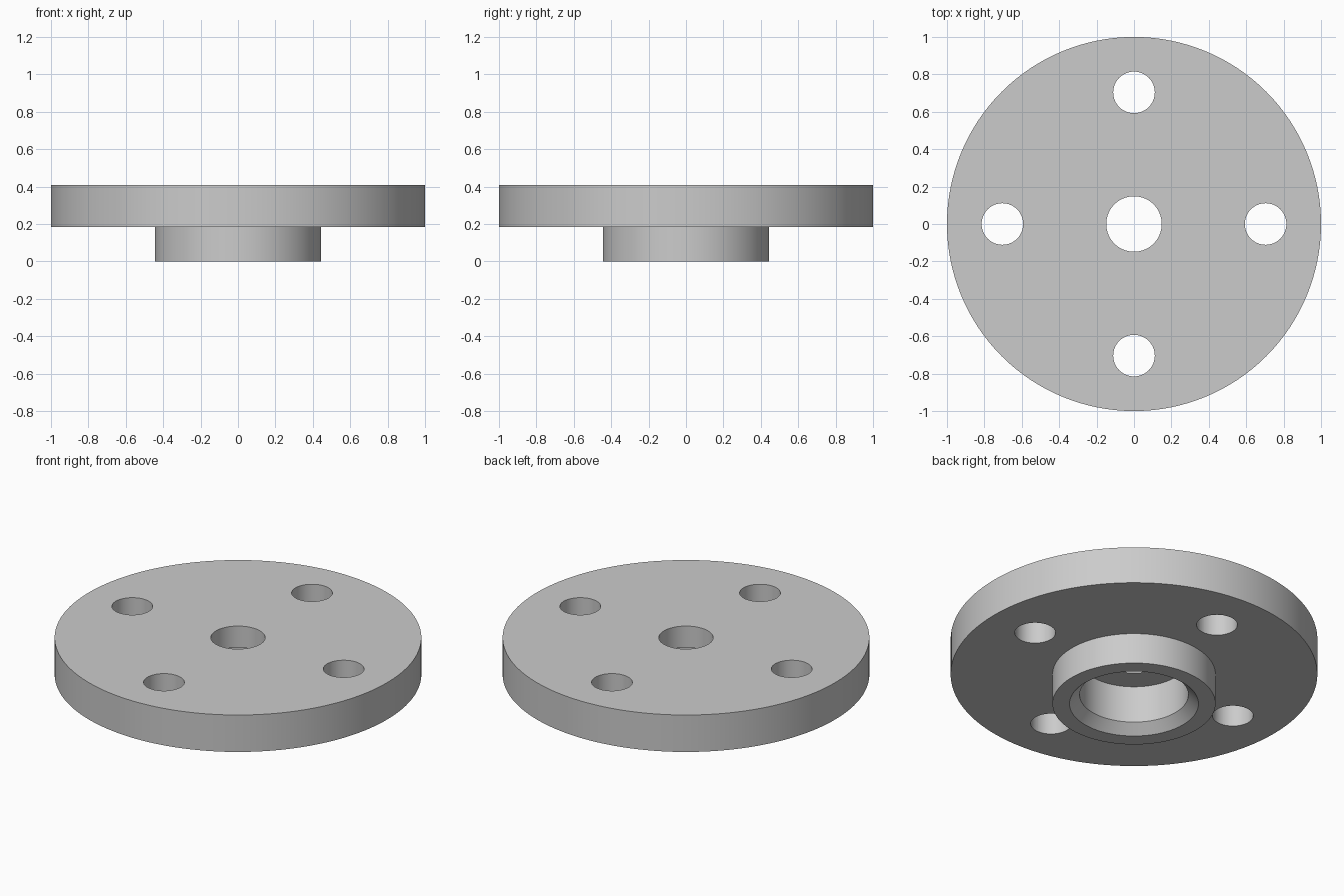
import bpy
import bmesh
import math
from mathutils import Matrix

cube = bpy.data.objects.get("Cube")
if cube:
    bpy.data.objects.remove(cube, do_unlink=True)

UNIT = 1 / 27          # plate radius is 27 design units
SEGMENTS = 128
HOLE_COUNT = 4
HOLE_RADIUS = 3
BOLT_CIRCLE = 19

# Grey metal
metal = bpy.data.materials.new("grey_metal")
metal.use_nodes = True
grey = (0.6, 0.6, 0.6, 1)
metal.diffuse_color = grey
metal.node_tree.nodes["Principled BSDF"].inputs["Base Color"].default_value = grey


def add_object(name, bm):
    bmesh.ops.recalc_face_normals(bm, faces=bm.faces)
    mesh = bpy.data.meshes.new(name)
    bm.to_mesh(mesh)
    bm.free()
    mesh.materials.append(metal)
    obj = bpy.data.objects.new(name, mesh)
    bpy.context.collection.objects.link(obj)
    return obj


def revolve(name, profile):
    """Spin a closed (radius, height) outline around z."""
    bm = bmesh.new()
    verts = [bm.verts.new((r * UNIT, 0, z * UNIT)) for r, z in profile]
    edges = [bm.edges.new((v, verts[i - 1])) for i, v in enumerate(verts)]
    bmesh.ops.spin(bm, geom=verts + edges, cent=(0, 0, 0), axis=(0, 0, 1),
                   angle=math.tau, steps=SEGMENTS, use_duplicate=False)
    bmesh.ops.remove_doubles(bm, verts=bm.verts, dist=1e-5)
    return add_object(name, bm)


# Flange: plate, hub, chamfered counterbore and stepped through bore
flange = revolve("flange", [
    (4, 11), (27, 11), (27, 5), (12, 5), (12, 0),
    (9.5, 0), (8, 1.5), (8, 7.5), (4, 7.5),
])

# Bolt holes on the bolt circle
bm = bmesh.new()
for i in range(HOLE_COUNT):
    place = (Matrix.Rotation(math.tau * i / HOLE_COUNT, 4, "Z")
             @ Matrix.Translation((BOLT_CIRCLE * UNIT, 0, 8 * UNIT)))
    bmesh.ops.create_cone(bm, cap_ends=True, segments=64,
                          radius1=HOLE_RADIUS * UNIT, radius2=HOLE_RADIUS * UNIT,
                          depth=10 * UNIT, matrix=place)
cutter = add_object("bolt_hole_cutter", bm)
cutter.hide_render = True

cut = flange.modifiers.new("bolt_holes", "BOOLEAN")
cut.operation = "DIFFERENCE"
cut.solver = "EXACT"
cut.object = cutter

bpy.ops.object.select_all(action="DESELECT")
flange.select_set(True)
bpy.context.view_layer.objects.active = flange
bpy.ops.object.modifier_apply(modifier=cut.name)
bpy.data.objects.remove(cutter, do_unlink=True)

# Smooth round walls with crisp rims
bpy.ops.object.shade_smooth_by_angle(angle=math.radians(30))
